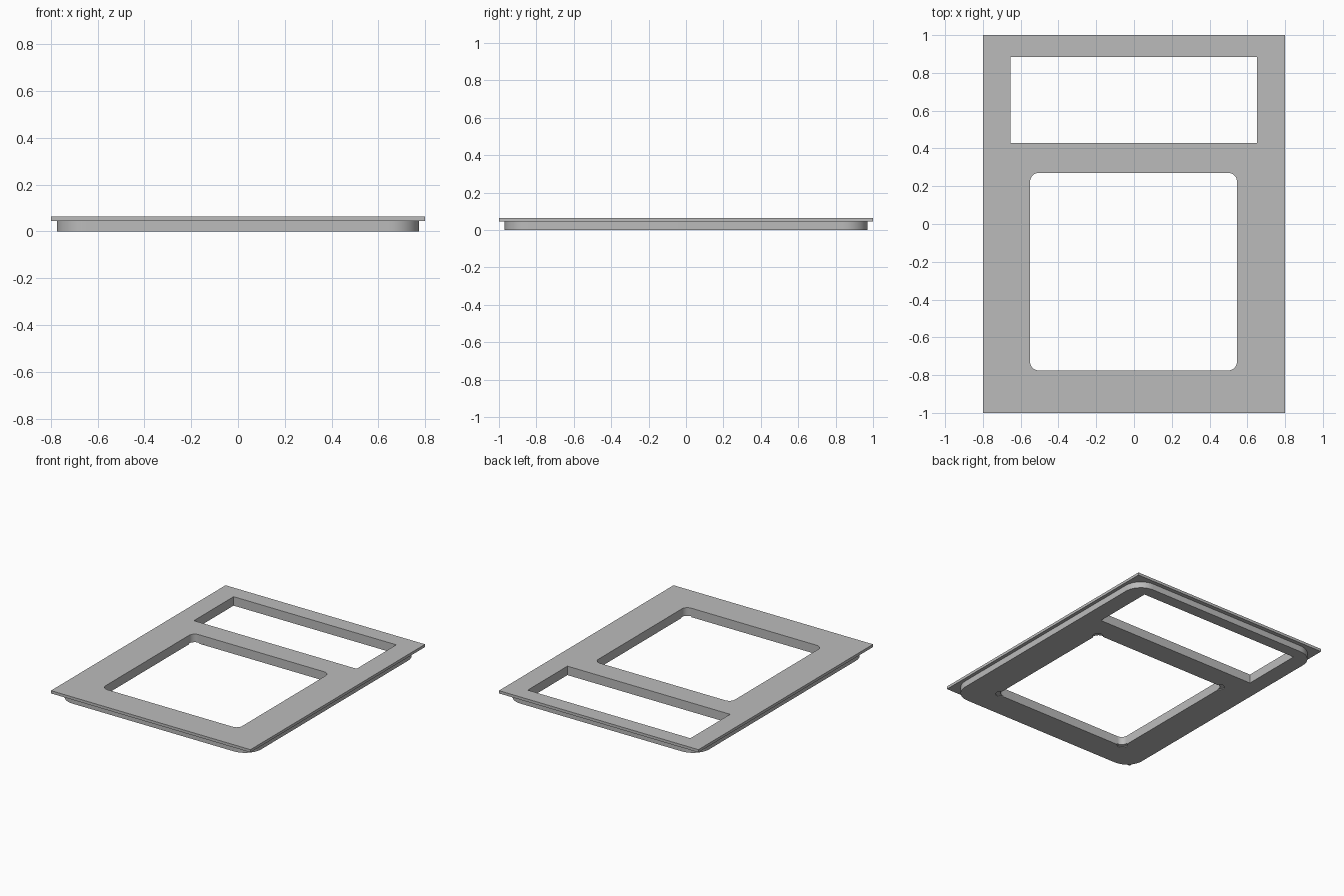
import bpy
from math import acos, cos, sin, pi

cube = bpy.data.objects.get("Cube")
if cube:
    bpy.data.objects.remove(cube, do_unlink=True)

GREY = (0.5, 0.5, 0.5, 1)
grey = bpy.data.materials.new("plain grey")
grey.use_nodes = True
grey.diffuse_color = GREY
grey.node_tree.nodes["Principled BSDF"].inputs["Base Color"].default_value = GREY


def outline(x0, x1, y0, y1, radius=0.0, inset=None, steps=10):
    """Rectangle with rounded corners; an inset below the radius bulges them outwards."""
    if radius == 0:
        return [(x1, y0), (x1, y1), (x0, y1), (x0, y0)]
    inset = radius if inset is None else inset
    extra = acos(inset / radius)
    centres = [(x1 - inset, y1 - inset), (x0 + inset, y1 - inset),
               (x0 + inset, y0 + inset), (x1 - inset, y0 + inset)]
    points = []
    for i, (cx, cy) in enumerate(centres):
        for k in range(steps + 1):
            a = i * pi / 2 - extra + (pi / 2 + 2 * extra) * k / steps
            points.append((cx + radius * cos(a), cy + radius * sin(a)))
    return points


def slab(name, z0, z1, loops):
    """Flat plate whose first loop is the edge and the others are openings."""
    curve = bpy.data.curves.new(name, "CURVE")
    curve.dimensions = "2D"
    curve.fill_mode = "BOTH"
    curve.extrude = (z1 - z0) / 2
    for loop in loops:
        spline = curve.splines.new("POLY")
        spline.points.add(len(loop) - 1)
        for point, (x, y) in zip(spline.points, loop):
            point.co = (x, y, 0, 1)
        spline.use_cyclic_u = True
    curve.materials.append(grey)
    obj = bpy.data.objects.new(name, curve)
    obj.location.z = (z0 + z1) / 2
    bpy.context.collection.objects.link(obj)
    bpy.ops.object.select_all(action="DESELECT")
    obj.select_set(True)
    bpy.context.view_layer.objects.active = obj
    bpy.ops.object.convert(target="MESH")
    bpy.ops.object.shade_smooth_by_angle(angle=pi / 6)


# Openings shared by all layers
slot = outline(-0.655, 0.65, 0.43, 0.885)
window_box = (-0.55, 0.545, -0.775, 0.27)
window = outline(*window_box, 0.045)
eared_window = outline(*window_box, 0.035, 0.015)
body_edge = outline(-0.775, 0.775, -0.97, 0.97, 0.13)

# Wide thin flange on top of a rounded body
slab("top_flange", 0.045, 0.065, [outline(-0.8, 0.8, -1, 1), slot, window])
slab("lower_body", 0.006, 0.045, [body_edge, slot, window])
# Bottom skin with shallow corner reliefs around the window
slab("bottom_skin", 0, 0.006, [body_edge, slot, eared_window])
